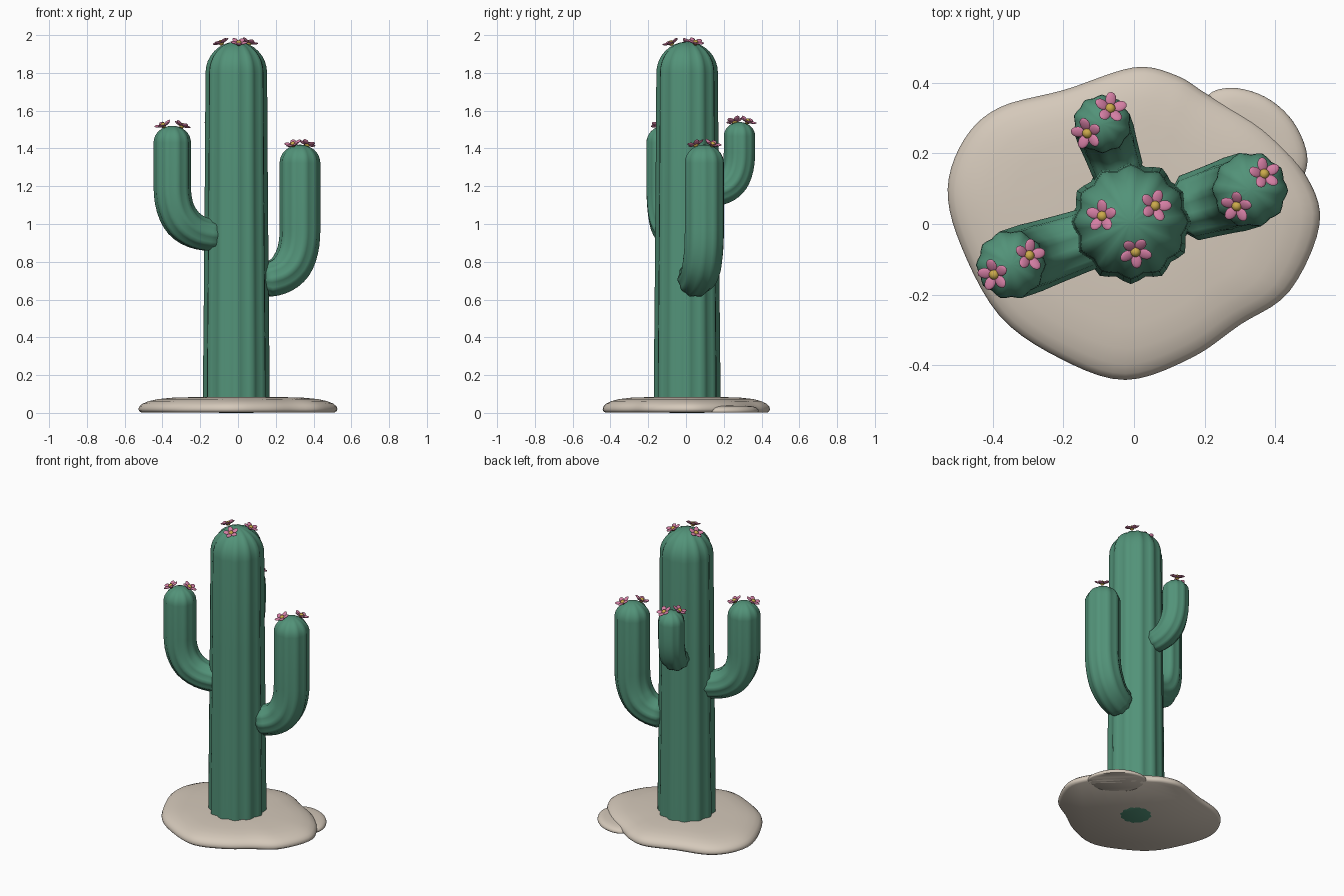
import bpy, bmesh, math
from mathutils import Vector, Matrix

cube = bpy.data.objects.get("Cube")
if cube:
    bpy.data.objects.remove(cube)


def material(name, rgb):
    m = bpy.data.materials.new(name)
    m.use_nodes = True
    m.diffuse_color = (*rgb, 1)
    m.node_tree.nodes["Principled BSDF"].inputs["Base Color"].default_value = (*rgb, 1)
    return m


GREEN = material("cactus_green", (0.085, 0.29, 0.19))
SAND = material("sand", (0.66, 0.58, 0.49))
PINK = material("petal_pink", (0.66, 0.21, 0.37))
YELLOW = material("flower_yellow", (0.60, 0.40, 0.07))


def finish(bm, name, mats, angle=50):
    bmesh.ops.recalc_face_normals(bm, faces=bm.faces)
    mesh = bpy.data.meshes.new(name)
    bm.to_mesh(mesh)
    bm.free()
    for m in mats:
        mesh.materials.append(m)
    ob = bpy.data.objects.new(name, mesh)
    bpy.context.scene.collection.objects.link(ob)
    bpy.ops.object.select_all(action='DESELECT')
    ob.select_set(True)
    bpy.context.view_layer.objects.active = ob
    bpy.ops.object.shade_smooth_by_angle(angle=math.radians(angle))
    return ob


def loft(bm, rings):
    """Bridge equal rings of points and cap both ends."""
    loops = [[bm.verts.new(p) for p in ring] for ring in rings]
    n = len(loops[0])
    for a, b in zip(loops, loops[1:]):
        for i in range(n):
            j = (i + 1) % n
            bm.faces.new((a[i], a[j], b[j], b[i]))
    bm.faces.new(loops[0][::-1])
    bm.faces.new(loops[-1])


def ribbed_sweep(name, path, radii, ribs, depth):
    """Ribbed tube along a path, carrying its frame round the bends."""
    bm = bmesh.new()
    n = ribs * 4
    rings, frame, last = [], None, None
    for k, p in enumerate(path):
        t = (path[min(k + 1, len(path) - 1)] - path[max(k - 1, 0)]).normalized()
        if frame is None:
            frame = t.to_track_quat('Z', 'Y').to_matrix()
        else:
            frame = last.rotation_difference(t).to_matrix() @ frame
        last = t
        ring = []
        for i in range(n):
            a = math.tau * i / n
            r = radii[k] * (1 - depth + depth * math.cos(ribs * a))
            ring.append(p + frame @ Vector((r * math.cos(a), r * math.sin(a), 0)))
        rings.append(ring)
    loft(bm, rings)
    return finish(bm, name, [GREEN])


def add_dome(path, radii, centre, z0, r, height):
    for k in range(9):
        a = math.radians(88) * k / 8
        path.append(Vector((*centre, z0 + height * math.sin(a))))
        radii.append(r * math.cos(a))


def flower(name, xy, centre, z0, r, height, spin):
    """Five cupped petals and a round heart, sitting on a dome."""
    d = Vector(xy) - Vector(centre)
    f = math.sqrt(max(0.1, 1 - (d.length / r) ** 2))
    normal = Vector((d.x / r * 0.7, d.y / r * 0.7, f)).normalized()
    base = Matrix.Translation((*xy, z0 + height * f + 0.013)) @ \
        Vector((0, 0, 1)).rotation_difference(normal).to_matrix().to_4x4()
    bm = bmesh.new()
    for k in range(5):
        place = base @ Matrix.Rotation(spin + math.tau * k / 5, 4, 'Z') @ \
            Matrix.Rotation(-0.3, 4, 'Y') @ Matrix.Translation((0.028, 0, 0)) @ \
            Matrix.Diagonal((0.021, 0.0155, 0.006, 1))
        bmesh.ops.create_uvsphere(bm, u_segments=12, v_segments=8, radius=1, matrix=place)
    petals = set(bm.faces)
    bmesh.ops.create_uvsphere(bm, u_segments=12, v_segments=8, radius=0.015,
                              matrix=base @ Matrix.Translation((0, 0, 0.004)))
    for face in bm.faces:
        face.material_index = 0 if face in petals else 1
    finish(bm, name, [PINK, YELLOW])


# Trunk: slightly wider at the foot, domed on top
trunk_xy = (-0.009, 0.006)
path, radii = [], []
for z, r in ((0, 0.09), (0.03, 0.176), (0.2, 0.176), (0.6, 0.172), (1.2, 0.167)):
    path.append(Vector((*trunk_xy, z)))
    radii.append(r)
add_dome(path, radii, trunk_xy, 1.8, 0.163, 0.165)
ribbed_sweep("trunk", path, radii, 12, 0.045)
for k, xy in enumerate([(-0.088, 0.022), (0.058, 0.05), (0.004, -0.077)]):
    flower(f"trunk_flower_{k + 1}", xy, trunk_xy, 1.8, 0.163, 0.165, 0.3 + k)


# Arms: start, elbow height, bend end height, top, radius, flowers
def arm(name, start, centre, elbow, bend, top, r, blooms):
    p0, p1, p2 = Vector(start), Vector((*centre, elbow)), Vector((*centre, bend))
    path, radii = [p0 - (p1 - p0).normalized() * 0.03], [r * 0.6]
    for k in range(13):
        t = k / 12
        path.append(p0 * (1 - t) ** 2 + p1 * 2 * t * (1 - t) + p2 * t * t)
        radii.append(r * (0.88 + 0.12 * min(1, 2 * t)))
    add_dome(path, radii, centre, top - r * 0.9, r, r * 0.9)
    ribbed_sweep(name, path, radii, 10, 0.04)
    for k, xy in enumerate(blooms):
        flower(f"{name}_flower_{k + 1}", xy, centre, top - r * 0.9, r, r * 0.9, 0.5 + k)


arm("left_arm", (0.155, 0.045, 0.705), (0.328, 0.097), 0.73, 0.97, 1.42, 0.108,
    [(0.367, 0.14), (0.292, 0.052)])
arm("right_arm", (-0.125, -0.04, 0.94), (-0.348, -0.115), 0.95, 1.2, 1.52, 0.099,
    [(-0.394, -0.142), (-0.298, -0.09)])
arm("back_arm", (-0.045, 0.15, 1.165), (-0.09, 0.283), 1.19, 1.38, 1.54, 0.083,
    [(-0.13, 0.258), (-0.068, 0.325)])


# Sand mound: smooth outline scaled inwards along a rounded edge profile
def smooth_loop(pts, steps=5):
    out, n = [], len(pts)
    for i in range(n):
        a, b, c, d = (Vector(pts[(i + k) % n]) for k in (-1, 0, 1, 2))
        for s in range(steps):
            t = s / steps
            out.append(0.5 * (2 * b + (c - a) * t + (2 * a - 5 * b + 4 * c - d) * t * t
                              + (3 * b - a - 3 * c + d) * t ** 3))
    return out


def mound(name, outline, centre, height):
    profile = [(0.97, 0), (0.995, 0.1), (1, 0.22), (0.99, 0.4), (0.96, 0.56), (0.9, 0.72),
               (0.8, 0.86), (0.65, 0.95), (0.4, 0.99), (0.1, 1)]
    c = Vector(centre)
    bm = bmesh.new()
    loft(bm, [[(*(c + (p - c) * s), 0.002 + z * height) for p in outline] for s, z in profile])
    finish(bm, name, [SAND])


mound("sand_mound", smooth_loop([
    (0, 0.443), (-0.195, 0.38), (-0.38, 0.33), (-0.48, 0.24), (-0.527, 0.1), (-0.49, -0.06),
    (-0.38, -0.26), (-0.21, -0.38), (-0.025, -0.441), (0.16, -0.38), (0.3, -0.285),
    (0.44, -0.19), (0.525, 0), (0.485, 0.14), (0.37, 0.27), (0.21, 0.365), (0.12, 0.42)]),
    (0, 0), 0.083)
mound("small_sand_mound", smooth_loop([
    (0.27, 0.385), (0.2, 0.35), (0.2, 0.22), (0.33, 0.11), (0.46, 0.12), (0.49, 0.19),
    (0.45, 0.29), (0.37, 0.36)]), (0.34, 0.24), 0.037)
